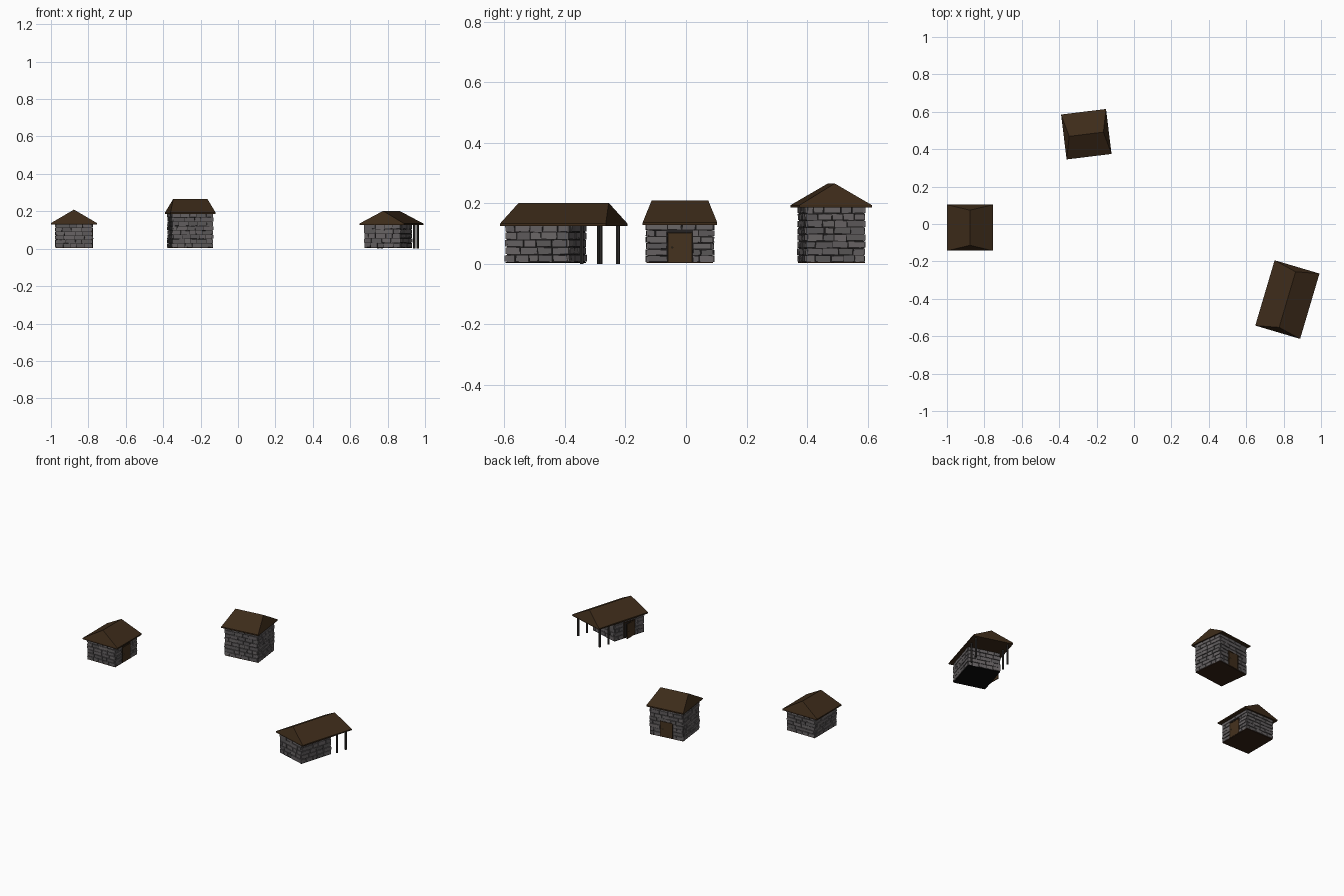
import bpy, bmesh, math, random
from mathutils import Matrix, Vector

if "Cube" in bpy.data.objects:
    bpy.data.objects.remove(bpy.data.objects["Cube"])

random.seed(7)


def material(name, rgb):
    m = bpy.data.materials.new(name)
    m.diffuse_color = (*rgb, 1)
    m.use_nodes = True
    m.node_tree.nodes["Principled BSDF"].inputs["Base Color"].default_value = m.diffuse_color
    return m


STONE = [material("stone_%d" % i, c) for i, c in enumerate(
    [(.125, .115, .118), (.105, .098, .10), (.14, .128, .13)])]
MORTAR = material("mortar", (.018, .016, .016))
ROOF = material("roof_wood", (.046, .024, .010))
DOOR = material("door_wood", (.06, .032, .013))
FRAME = material("frame_wood", (.03, .016, .007))
FLOOR = material("floor_wood", (.035, .016, .008))
DARK = material("dark_floor", (.004, .004, .004))
POST = material("post_wood", (.04, .036, .034))
METAL = material("knob_metal", (.2, .17, .1))


def finish(name, bm, mats, world):
    bmesh.ops.recalc_face_normals(bm, faces=bm.faces[:])
    me = bpy.data.meshes.new(name)
    bm.to_mesh(me)
    bm.free()
    ob = bpy.data.objects.new(name, me)
    for m in mats:
        me.materials.append(m)
    ob.matrix_world = world
    bpy.context.collection.objects.link(ob)
    return ob


def add_box(bm, lo, hi, mat=Matrix(), jitter=0, index=0):
    lo, hi = Vector(lo), Vector(hi)
    size = hi - lo
    verts = bmesh.ops.create_cube(bm, size=1)["verts"]
    for v in verts:
        p = (lo + hi) / 2 + Vector(a * b for a, b in zip(v.co, size))
        p += Vector(random.uniform(-jitter, jitter) for _ in range(3))
        v.co = mat @ p
    for f in {f for v in verts for f in v.link_faces}:
        f.material_index = index


def box(name, lo, hi, mat, world):
    bm = bmesh.new()
    add_box(bm, lo, hi)
    return finish(name, bm, [mat], world)


def course(bm, a, b, z0, z1, depth, mat):
    """One run of irregular stones from a to b along a wall."""
    gap = .003
    p = a
    while p < b - .004:
        q = p + random.uniform(.032, .06)
        if b - q < .018:
            q = b
        out = random.uniform(-.0015, .0015)
        add_box(bm, (p + gap / 2, depth - .008, z0 + gap / 2),
                (q - gap / 2, depth + out, z1 - gap / 2),
                mat, .0011, random.randrange(3))
        p = q


def stone_walls(name, hx, hy, cy, z0, z1, rows, world):
    bm = bmesh.new()
    h = (z1 - z0) / rows
    # wall order: door side (+x) first, then around
    for side in range(4):
        length, depth = ((hy, hx), (hx, hy))[side % 2]
        turn = Matrix.Translation((0, cy, 0)) @ Matrix.Rotation(
            math.radians(-90 + 90 * side), 4, 'Z')
        for r in range(rows):
            a, b = z0 + r * h, z0 + (r + 1) * h
            # alternate courses own the corner
            end = length - (.001 if (r + side) % 2 else .007)
            if side == 0 and a < .095:
                course(bm, -end, -.042, a, b, depth, turn)
                course(bm, .042, end, a, b, depth, turn)
            else:
                course(bm, -end, end, a, b, depth, turn)
    finish(name + "_stones", bm, STONE, world)
    c = .005
    box(name + "_wall_core", (c - hx, cy + c - hy, z0), (hx - c, cy + hy - c, z1),
        MORTAR, world)


def roof(name, ex, ey, ridge, z0, z1, world):
    bm = bmesh.new()
    rings = [[bm.verts.new((sx * ex, sy * ey, z)) for sx, sy in
              ((-1, -1), (1, -1), (1, 1), (-1, 1))] for z in (z0, z0 + .008)]
    f, k = (bm.verts.new((0, s * ridge, z1)) for s in (-1, 1))
    a, b, c, d = rings[1]
    bm.faces.new(rings[0])
    for i in range(4):
        j = (i + 1) % 4
        bm.faces.new((rings[0][i], rings[0][j], rings[1][j], rings[1][i]))
    for vs in ((a, b, f), (b, c, k, f), (c, d, k), (d, a, f, k)):
        bm.faces.new(vs)
    finish(name + "_roof", bm, [ROOF], world)


def door(name, hx, cy, world, opening=0):
    # leaf, hinged on its +y edge
    hinge = world @ Matrix.Translation((hx, cy + .036, 0)) @ Matrix.Rotation(
        math.radians(opening), 4, 'Z')
    box(name + "_door", (-.006, -.072, .006), (0, 0, .099), DOOR, hinge)
    bm = bmesh.new()
    bmesh.ops.create_icosphere(bm, subdivisions=1, radius=.003,
                               matrix=Matrix.Translation((.002, -.062, .055)))
    finish(name + "_door_knob", bm, [METAL], hinge)
    # frame
    bm = bmesh.new()
    for s in (-1, 1):
        y = cy + s * .0385
        add_box(bm, (hx - .008, y - .0025, .005), (hx + .001, y + .0025, .103))
    add_box(bm, (hx - .008, cy - .041, .099), (hx + .001, cy + .041, .104))
    finish(name + "_door_frame", bm, [FRAME], world)


def house(name, loc, angle, hx, hy, cy, eave, top, rows, roof_size, floor, opening=0):
    world = Matrix.Translation((*loc, 0)) @ Matrix.Rotation(math.radians(angle), 4, 'Z')
    stone_walls(name, hx, hy, cy, .006, eave, rows, world)
    roof(name, *roof_size, eave - .004, top, world)
    door(name, hx, cy, world, opening)
    box(name + "_floor", (.002 - hx, cy + .002 - hy, .003),
        (hx - .002, cy + hy - .002, .007), floor, world)
    return world


# small cottage, tall cottage, long workshop with open porch
house("cottage", (-.877, -.02), 0, .1, .112, 0, .133, .209, 6,
      (.123, .123, .094), FLOOR)
house("tall_cottage", (-.255, .48), 97, .1, .112, 0, .19, .266, 8,
      (.121, .121, .092), FLOOR)
shop = house("workshop", (.82, -.404), 163.5, .102, .111, .0615, .13, .202, 5,
             (.125, .182, .155), DARK, 18)

# porch posts
for i, (x, y) in enumerate((x, y) for x in (-.1, .1) for y in (-.092, -.157)):
    bm = bmesh.new()
    bmesh.ops.create_cone(bm, cap_ends=True, segments=8, radius1=.0065, radius2=.0065,
                          depth=.128, matrix=Matrix.Translation((x, y, .064)))
    finish("porch_post_%d" % i, bm, [POST], shop)
